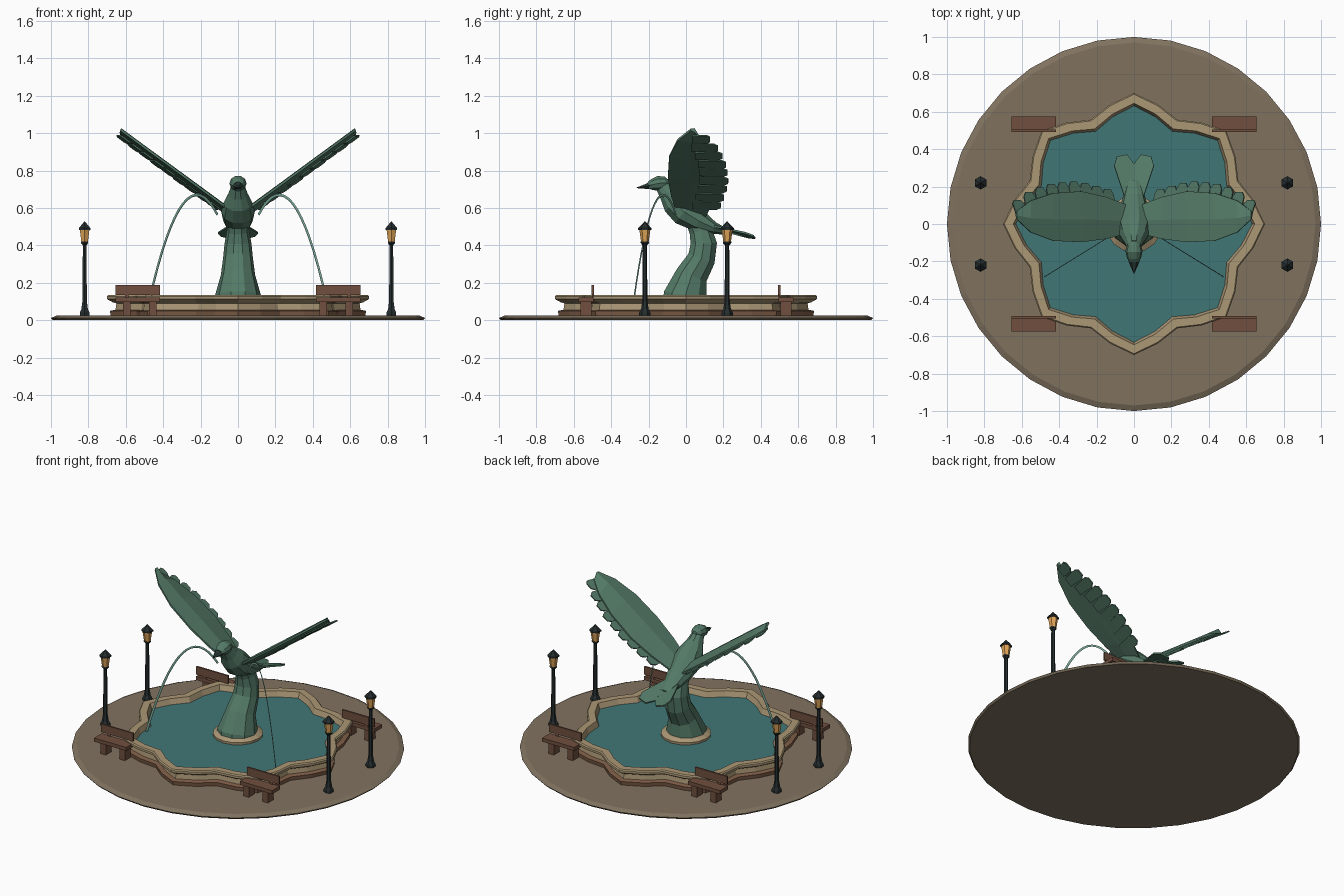
import bpy, bmesh
from math import sin, cos, pi
from mathutils import Vector as V

if "Cube" in bpy.data.objects:
    bpy.data.objects.remove(bpy.data.objects["Cube"], do_unlink=True)


def material(name, *rgb):
    lin = [(c / 255 / 12.92) if c < 11 else ((c / 255 + 0.055) / 1.055) ** 2.4 for c in rgb]
    m = bpy.data.materials.new(name)
    m.use_nodes = True
    m.diffuse_color = (*lin, 1)
    m.node_tree.nodes["Principled BSDF"].inputs["Base Color"].default_value = (*lin, 1)
    return m


PAVING = material("paving", 128, 114, 95)
STONE = material("pale stone", 171, 151, 117)
BROWN = material("brown stone", 128, 94, 72)
WATER = material("pool water", 65, 118, 118)
JET = material("jet water", 120, 165, 150)
BRONZE = material("green bronze", 84, 122, 103)
BEAK = material("dark bronze", 42, 58, 52)
WOOD = material("bench wood", 112, 79, 62)
IRON = material("black iron", 38, 46, 47)
AMBER = material("amber glass", 225, 166, 88)


def loft(name, rings, mats, bands=None):
    """Skin a row of equal rings and cap both ends; bands gives a material per step."""
    bm = bmesh.new()
    rows = [[bm.verts.new(p) for p in r] for r in rings]
    n = len(rows[0])
    for k in range(len(rows) - 1):
        for i in range(n):
            j = (i + 1) % n
            f = bm.faces.new((rows[k][i], rows[k][j], rows[k + 1][j], rows[k + 1][i]))
            f.material_index = bands[k] if bands else 0
    bm.faces.new(rows[0])
    cap = bm.faces.new(rows[-1])
    cap.material_index = bands[-1] if bands else 0
    bmesh.ops.recalc_face_normals(bm, faces=bm.faces)
    me = bpy.data.meshes.new(name)
    bm.to_mesh(me)
    bm.free()
    for m in mats:
        me.materials.append(m)
    ob = bpy.data.objects.new(name, me)
    bpy.context.collection.objects.link(ob)
    return ob


def lathe(name, profile, n, mats, at=(0, 0), bands=None, lobe=0, phase=0):
    """Turn (radius, height) pairs around z; lobe pulls in an eight-pointed outline."""
    rings = []
    for r, z in profile:
        angles = [phase + 2 * pi * i / n for i in range(n)]
        radii = [r - lobe * (1 - cos(8 * a)) for a in angles]
        rings.append([V((at[0] + q * cos(a), at[1] + q * sin(a), z)) for q, a in zip(radii, angles)])
    return loft(name, rings, mats, bands)


def tube(name, path, mat, n=10, u=V((1, 0, 0))):
    """Elliptic tube along (point, width, depth) stops, with u as the width axis."""
    rings = []
    for k, (p, w, d) in enumerate(path):
        t = V(path[min(k + 1, len(path) - 1)][0]) - V(path[max(k - 1, 0)][0])
        v = u.cross(t).normalized()
        rings.append([V(p) + u * w * cos(2 * pi * i / n) + v * d * sin(2 * pi * i / n) for i in range(n)])
    return loft(name, rings, [mat])


def box(name, lo, hi, mat):
    rings = [[V((x, y, z)) for x, y in ((lo[0], lo[1]), (hi[0], lo[1]), (hi[0], hi[1]), (lo[0], hi[1]))]
             for z in (lo[2], hi[2])]
    return loft(name, rings, [mat])


def feather(name, base, tip, side, w0, w1, thick=0.005):
    """Flat blade from base to tip with a clipped end."""
    base, tip, side = V(base), V(tip), V(side).normalized()
    up = side.cross(tip - base).normalized() * thick
    rings = []
    for t, w in ((0, w0), (0.82, w1), (1, w1 * 0.55)):
        c = base.lerp(tip, t)
        rings.append([c - side * w - up, c + side * w - up, c + side * w + up, c - side * w + up])
    return loft(name, rings, [BRONZE])


# Paved disc, lobed basin and water
lathe("plaza", [(0.99, 0), (1, 0.012), (0.97, 0.025)], 32, [PAVING])
lathe("basin", [(0.68, 0.02), (0.685, 0.05), (0.655, 0.056), (0.65, 0.09), (0.67, 0.096),
                (0.7, 0.113), (0.7, 0.128), (0.693, 0.135), (0.646, 0.135), (0.632, 0.1)],
      32, [BROWN, STONE, WATER], bands=[0, 0, 1, 1, 1, 1, 1, 1, 1, 2], lobe=0.048)

# Collar and leaning pedestal
lathe("collar", [(0.15, 0.09), (0.152, 0.115), (0.125, 0.13)], 16, [STONE])
tube("pedestal", [((0, 0, 0.06), 0.135, 0.135), ((0, -0.003, 0.135), 0.122, 0.122),
                  ((0, 0.03, 0.24), 0.092, 0.09), ((0, 0.083, 0.33), 0.08, 0.078),
                  ((0, 0.095, 0.41), 0.072, 0.074), ((0, 0.078, 0.48), 0.06, 0.064),
                  ((0, 0.045, 0.55), 0.055, 0.055)], BRONZE)

# Bird body, head and beak
tube("body", [((0, 0.23, 0.47), 0.035, 0.014), ((0, 0.15, 0.492), 0.058, 0.034),
              ((0, 0.07, 0.53), 0.078, 0.062), ((0, -0.01, 0.58), 0.09, 0.08),
              ((0, -0.06, 0.63), 0.076, 0.074), ((0, -0.095, 0.675), 0.052, 0.052),
              ((0, -0.125, 0.715), 0.038, 0.04)], BRONZE)
tube("head", [((0, -0.09, 0.738), 0.014, 0.012), ((0, -0.11, 0.735), 0.037, 0.034),
              ((0, -0.145, 0.732), 0.046, 0.042), ((0, -0.18, 0.725), 0.038, 0.032),
              ((0, -0.2, 0.72), 0.026, 0.02)], BRONZE)
tube("beak", [((0, -0.19, 0.722), 0.032, 0.022), ((0, -0.215, 0.715), 0.024, 0.015),
              ((0, -0.264, 0.708), 0.002, 0.002)], BEAK, n=6)

# Tail fan
feather("tail_centre", (0, 0.14, 0.493), (0, 0.325, 0.445), (1, 0, 0), 0.03, 0.045)
for s in (1, -1):
    feather("tail_side", (s * 0.02, 0.12, 0.505), (s * 0.065, 0.365, 0.445), (1, -s * 0.2, s * 0.25), 0.022, 0.052)

# Wings: span position, leading edge y, trailing edge y
STATIONS = [(0.03, -0.05, 0.1), (0.15, -0.08, 0.145), (0.28, -0.097, 0.175),
            (0.43, -0.09, 0.165), (0.55, -0.045, 0.125), (0.625, 0.025, 0.07)]


def wing_edges(x):
    for a, b in zip(STATIONS, STATIONS[1:]):
        if x <= b[0]:
            t = (x - a[0]) / (b[0] - a[0])
            return a[1] + t * (b[1] - a[1]), a[2] + t * (b[2] - a[2])
    return STATIONS[-1][1:]


for s in (1, -1):
    rings = []
    for x, lead, trail in STATIONS:
        z = 0.565 + 0.735 * x
        mid = lead + 0.45 * (trail - lead)
        taper = 1 - 0.6 * x
        rings.append([V((s * x, lead, z)), V((s * x, mid, z + 0.004 * taper)),
                      V((s * x, trail, z - 0.036)), V((s * (x + 0.004), trail, z - 0.046)),
                      V((s * (x + 0.008), mid, z - 0.03 * taper)), V((s * (x + 0.004), lead, z - 0.012))])
    loft("wing", rings, [BRONZE])
    # Overlapping flight feathers under the trailing edge
    for k in range(9):
        x = 0.12 + 0.06 * k
        lead, trail = wing_edges(x)
        z = 0.565 + 0.735 * x
        reach = 0.052 - 0.003 * max(0, k - 4)
        feather("flight_feather", (s * x, max(lead + 0.03, trail - 0.1), z - 0.038),
                (s * (x + 0.024), trail + reach, z - 0.04 - 0.002 * (k % 2)),
                (0.806, 0, s * 0.592), 0.03, 0.037, 0.004)

# Water jets: flat arcs falling into the pool
for s in (1, -1):
    plane = V((0.22, s * 0.355, 0)).normalized()
    arc = []
    for k in range(17):
        x = 0.11 + 0.365 * k / 16
        arc.append(((s * x, -0.06 - 0.62 * (x - 0.12), 0.67 - 8.77 * (x - 0.22) ** 2), 0.002, 0.007))
    tube("water_jet", arc, JET, n=4, u=plane)

# Lamp posts and benches, one per quadrant
for sx in (1, -1):
    for sy in (1, -1):
        at = (sx * 0.82, sy * 0.22)
        lathe("lamp_post", [(0.03, 0.02), (0.03, 0.04), (0.02, 0.06), (0.014, 0.1), (0.011, 0.4),
                            (0.022, 0.412), (0.022, 0.42)], 6, [IRON], at, phase=pi / 2)
        lathe("lamp_glass", [(0.02, 0.418), (0.03, 0.487)], 6, [AMBER], at, phase=pi / 2)
        lathe("lamp_cap", [(0.036, 0.483), (0.036, 0.492), (0.014, 0.515), (0.003, 0.527)],
              6, [IRON], at, phase=pi / 2)

        def part(name, x0, x1, y0, y1, z0, z1):
            xs, ys = sorted((sx * x0, sx * x1)), sorted((sy * y0, sy * y1))
            box(name, (xs[0], ys[0], z0), (xs[1], ys[1], z1), WOOD)

        part("bench_seat", 0.418, 0.654, 0.495, 0.576, 0.098, 0.122)
        part("bench_back", 0.418, 0.654, 0.493, 0.505, 0.135, 0.188)
        for x in (0.455, 0.595):
            part("bench_leg", x - 0.02, x + 0.02, 0.505, 0.565, 0.02, 0.1)
            part("bench_bracket", x - 0.01, x + 0.01, 0.495, 0.503, 0.11, 0.15)
